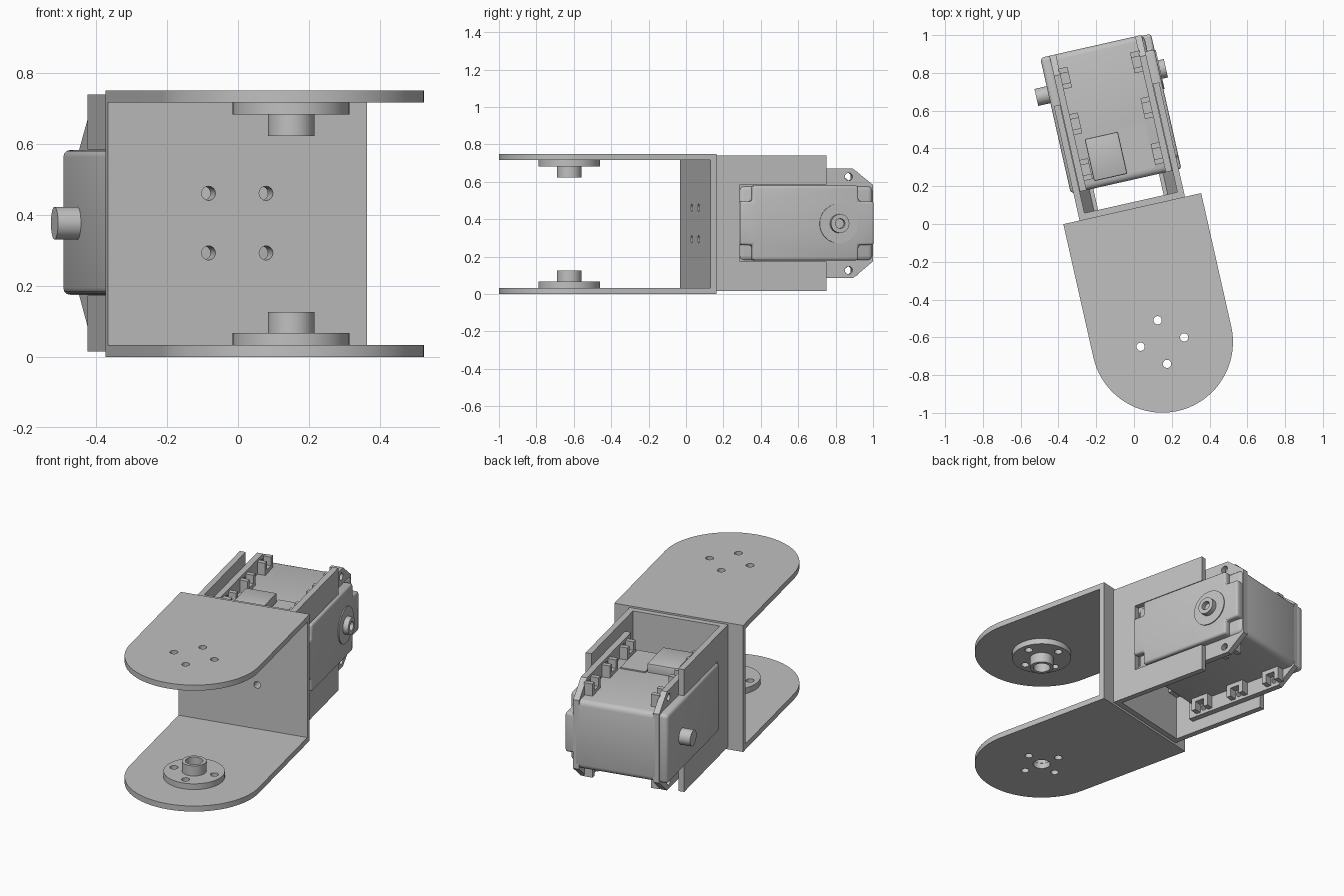
import bpy, bmesh
from math import radians, pi, cos, sin
from mathutils import Matrix

cube = bpy.data.objects.get("Cube")
if cube:
    bpy.data.objects.remove(cube, do_unlink=True)

grey = bpy.data.materials.new("plain_grey")
grey.use_nodes = True
grey.diffuse_color = (0.53, 0.53, 0.53, 1)
grey.node_tree.nodes["Principled BSDF"].inputs["Base Color"].default_value = (0.53, 0.53, 0.53, 1)

# Local frame: origin on the fork pivot, x across, y towards the motor
PLACE = Matrix.Translation((0.15, -0.625, 0)) @ Matrix.Rotation(radians(12.7), 4, 'Z')
MID = 0.377
parts = []


def prism(name, pts, axis, lo, hi, bevel=0.0, segments=3):
    """Extrude a 2D outline along a local axis."""
    def place(a, b, h):
        return {'x': (h, a, b), 'y': (a, h, b), 'z': (a, b, h)}[axis]
    bm = bmesh.new()
    low = [bm.verts.new(place(a, b, lo)) for a, b in pts]
    high = [bm.verts.new(place(a, b, hi)) for a, b in pts]
    bm.faces.new(low)
    bm.faces.new(high)
    n = len(pts)
    for i in range(n):
        j = (i + 1) % n
        bm.faces.new((low[i], low[j], high[j], high[i]))
    bmesh.ops.recalc_face_normals(bm, faces=bm.faces)
    if bevel:
        bmesh.ops.bevel(bm, geom=bm.edges[:], offset=bevel, segments=segments,
                        profile=0.5, affect='EDGES')
    mesh = bpy.data.meshes.new(name)
    bm.to_mesh(mesh)
    bm.free()
    mesh.materials.append(grey)
    ob = bpy.data.objects.new(name, mesh)
    bpy.context.collection.objects.link(ob)
    ob.matrix_world = PLACE
    parts.append(ob)
    return ob


def rect(a0, a1, b0, b1):
    return [(a0, b0), (a1, b0), (a1, b1), (a0, b1)]


def circle(a, b, r, n=32):
    return [(a + r * cos(2 * pi * i / n), b + r * sin(2 * pi * i / n)) for i in range(n)]


def cut(ob, cutters):
    """Subtract the cutters from a part, then discard them."""
    for c in cutters:
        c.hide_render = True
        mod = ob.modifiers.new("cut", 'BOOLEAN')
        mod.operation = 'DIFFERENCE'
        mod.solver = 'EXACT'
        mod.object = c
    bpy.context.view_layer.update()
    deps = bpy.context.evaluated_depsgraph_get()
    mesh = bpy.data.meshes.new_from_object(ob.evaluated_get(deps))
    ob.modifiers.clear()
    ob.data = mesh
    for c in cutters:
        parts.remove(c)
        bpy.data.objects.remove(c, do_unlink=True)


def screw_holes(lo, hi):
    """Four holes around the pivot."""
    return [prism("cutter", circle(0.118 * cos(a), 0.118 * sin(a), 0.022, 16), 'z', lo, hi)
            for a in (i * pi / 2 + pi / 2 - 0.01 for i in range(4))]


# Fork: two rounded arms and the web between them
R, BACK, T = 0.374, 0.724, 0.033
arm = [(R, BACK), (-R, BACK)] + [(-R * cos(pi * i / 40), -R * sin(pi * i / 40)) for i in range(41)]
lower_arm = prism("lower_arm", arm, 'z', 0, T)
cut(lower_arm, screw_holes(-0.1, 0.2) + [prism("cutter", circle(0, 0, 0.048), 'z', -0.1, 0.2)])
upper_arm = prism("upper_arm", arm, 'z', 0.75 - T, 0.75)
cut(upper_arm, screw_holes(0.6, 0.9))


def web_holes():
    return [prism("cutter", circle(x, MID + z, 0.02, 16), 'y', 0.6, 0.83)
            for x in (-0.083, 0.083) for z in (-0.084, 0.084)]


web = prism("fork_web", rect(-R, R, T, 0.75 - T), 'y', BACK - T, BACK)
cut(web, web_holes())

# Pivot horns facing each other inside the fork
for name, face, step in (("lower", T, 1), ("upper", 0.75 - T, -1)):
    flange = prism(name + "_horn_flange", circle(0, 0, 0.165, 48), 'z',
                   *sorted((face, face + 0.034 * step)))
    cut(flange, screw_holes(face - 0.1, face + 0.1)
        + [prism("cutter", circle(0, 0, 0.047), 'z', face - 0.1, face + 0.1)])
    hub = prism(name + "_horn_hub", circle(0, 0, 0.066), 'z',
                *sorted((face + 0.001 * step, face + 0.094 * step)))
    cut(hub, [prism("cutter", circle(0, 0, 0.047), 'z', face - 0.2, face + 0.2)])

# Motor cradle: a U channel with an open window on each side
OUT, INN, FRONT, REAR = 0.286, 0.252, 0.873, 1.61
channel = [(-OUT, BACK), (OUT, BACK), (OUT, 1.345), (INN, 1.345), (INN, BACK + T),
           (-INN, BACK + T), (-INN, 1.345), (-OUT, 1.345)]
cradle = prism("motor_cradle", channel, 'z', 0.015, 0.74)
cut(cradle, [prism("cutter", rect(FRONT, 1.5, 0.173, 0.585), 'x', -0.5, 0.5)] + web_holes())

# Motor case
prism("motor_body", rect(FRONT, REAR, 0.175, 0.583), 'x', -0.255, 0.262, 0.03)
prism("left_shaft_cover", rect(FRONT, REAR, 0.175, 0.583), 'x', -0.3, -0.24, 0.02)
a0, a1, b0, b1 = 0.94, 1.52, 0.262, 0.496
cover = [(a0, 0.18), (a1, 0.18), (a1, b0), (REAR - 0.005, b0), (REAR - 0.005, b1), (a1, b1),
         (a1, 0.58), (a0, 0.58), (a0, b1), (FRONT, b1), (FRONT, b0), (a0, b0)]
prism("idler_cover", cover, 'x', 0.24, 0.3, 0.014)
prism("connector_block", rect(-0.165, 0.015, 0.91, 1.138), 'z', 0.56, 0.635, 0.008, 2)
prism("connector_pad", rect(0.02, 0.165, 0.91, 1.15), 'z', 0.56, 0.59)

# Output shaft and idler boss
prism("output_shaft", circle(1.41, MID, 0.046), 'x', -0.366, -0.28)
ring = prism("idler_ring", circle(1.41, MID, 0.105, 48), 'x', 0.29, 0.306)
boss = prism("idler_boss", circle(1.41, MID, 0.05), 'x', 0.29, 0.337)
cut(boss, [prism("cutter", circle(1.41, MID, 0.026), 'x', 0.31, 0.4)])

# Mounting ears with nut posts, on both sides and both edges
HOLES = (0.98, 1.228, 1.476)
ear = [(FRONT, 0.085), (1.5, 0.085), (REAR, 0.175), (REAR, 0.583), (1.5, 0.67), (FRONT, 0.67)]
for side, sx in (("left", -1), ("right", 1)):
    plate = prism(side + "_ear_plate", ear, 'x', *sorted((0.215 * sx, 0.25 * sx)))
    cut(plate, [prism("cutter", circle(v, MID + z, 0.021, 16), 'x', -0.5, 0.5)
                for v in HOLES for z in (-0.25, 0.25)])
    for edge, lo, hi in (("lower", 0.1, 0.19), ("upper", 0.57, 0.655)):
        for v in HOLES:
            for d in (-0.042, 0.042):
                prism(f"{side}_{edge}_nut_post", rect(v + d - 0.014, v + d + 0.014, lo, hi), 'x',
                      *sorted((0.17 * sx, 0.22 * sx)))
            prism(f"{side}_{edge}_nut_seat", rect(v - 0.04, v + 0.04, *(
                  (0.15, 0.19) if edge == "lower" else (0.57, 0.605))), 'x',
                  *sorted((0.17 * sx, 0.22 * sx)))
    # Rib joining the case to the cradle
    rib = [(0.253, 0.28), (0.253, 0.48), (0.2, 0.38), (0.178, 0.38), (0.178, 0.28)]
    prism(side + "_rib", [(x * sx, z) for x, z in rib], 'y', 0.75, 0.89)

# Smooth round walls, keep edges sharp
bpy.ops.object.select_all(action='DESELECT')
for ob in parts:
    ob.select_set(True)
bpy.context.view_layer.objects.active = parts[0]
bpy.ops.object.shade_smooth_by_angle(angle=radians(30))
